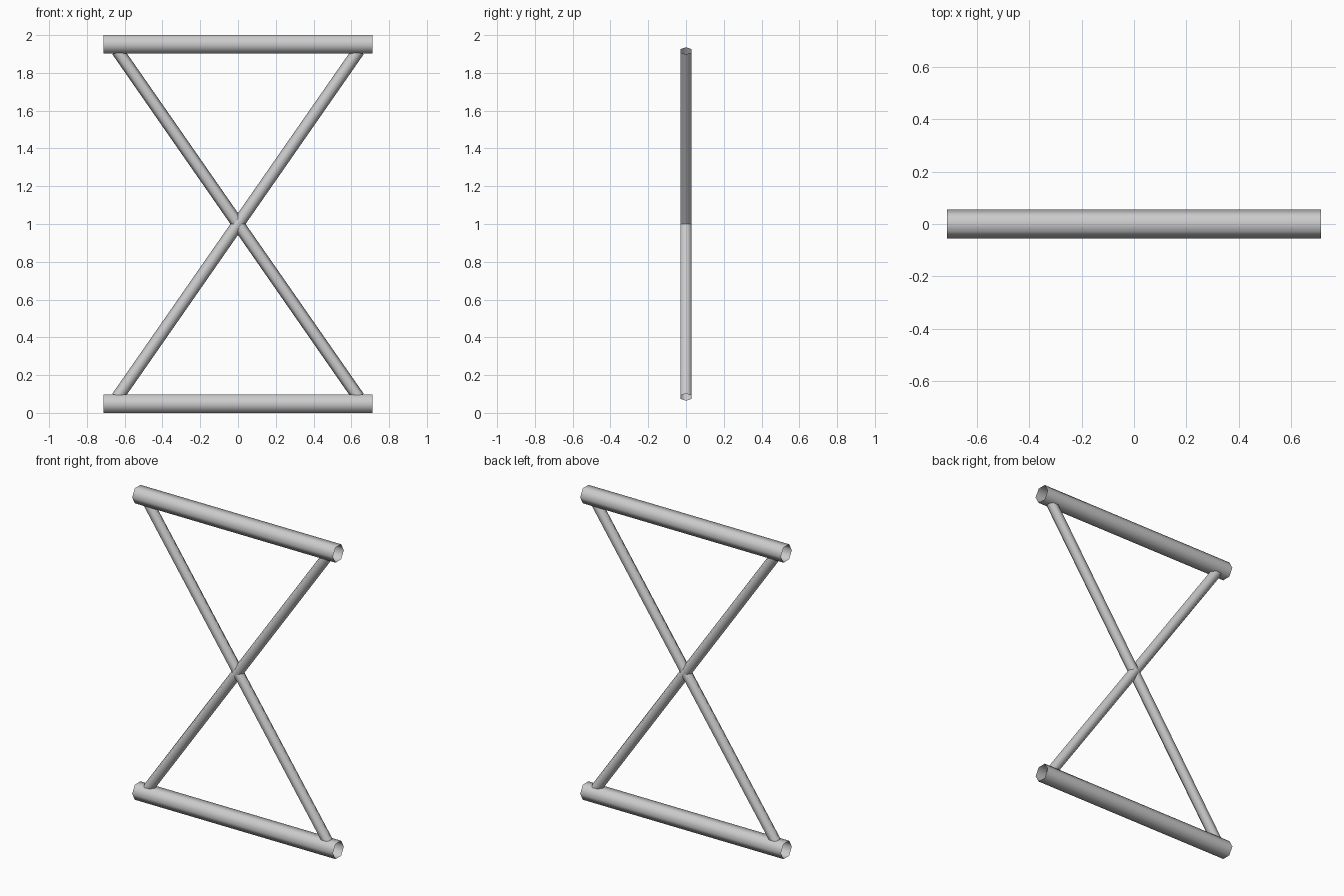
import bpy, bmesh
from math import cos, sin, tau
from mathutils import Vector

if "Cube" in bpy.data.objects:
    bpy.data.objects.remove(bpy.data.objects["Cube"])


def tube(name, start, end, radius, corner_dir):
    """Open six-sided tube with one corner pointing along corner_dir."""
    a, b = Vector(start), Vector(end)
    axis = (b - a).normalized()
    u = Vector(corner_dir)
    u = (u - axis * u.dot(axis)).normalized()
    v = axis.cross(u)
    bm = bmesh.new()
    rings = [[bm.verts.new(p + radius * (cos(i * tau / 6) * u + sin(i * tau / 6) * v))
              for i in range(6)] for p in (a, b)]
    for i in range(6):
        j = (i + 1) % 6
        face = bm.faces.new((rings[0][i], rings[0][j], rings[1][j], rings[1][i]))
        face.smooth = True
    mesh = bpy.data.meshes.new(name)
    bm.to_mesh(mesh)
    bm.free()
    obj = bpy.data.objects.new(name, mesh)
    bpy.context.collection.objects.link(obj)
    return obj


# Horizontal bars, corners pointing front and back
for name, z in (("bottom_bar", 0.048), ("top_bar", 1.952)):
    tube(name, (-0.713, 0, z), (0.713, 0, z), 0.056, (0, 1, 0))

# Crossed braces, corners lying in the frame's plane
for name, s in (("rising_brace", 1), ("falling_brace", -1)):
    tube(name, (-0.638 * s, 0, 0.083), (0.638 * s, 0, 1.917), 0.033, (1, 0, 0))
